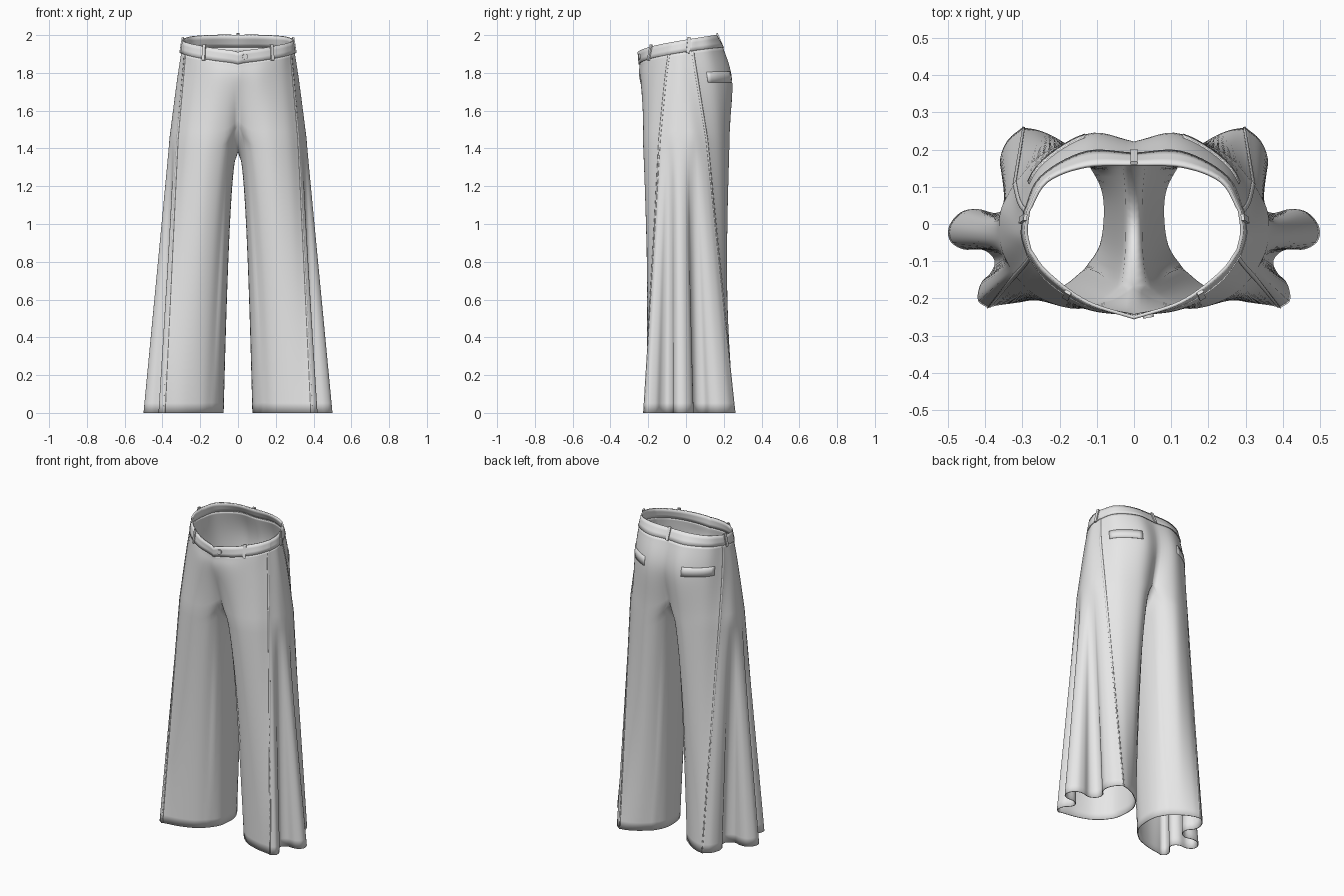
import bpy, math
from mathutils import Vector, Matrix

cube = bpy.data.objects.get("Cube")
if cube:
    bpy.data.objects.remove(cube, do_unlink=True)

cloth = bpy.data.materials.new("light grey cloth")
cloth.use_nodes = True
cloth.diffuse_color = (0.8, 0.8, 0.8, 1)
cloth.node_tree.nodes["Principled BSDF"].inputs["Base Color"].default_value = (0.8, 0.8, 0.8, 1)

# Column counts of each panel round one leg, and row counts up it
FRONT, GODET, BACK, INNER = 18, 80, 18, 16
OUTER = FRONT + GODET + BACK
LOWER, UPPER = 28, 8
CROTCH_Z, HIP_Z, BAND = 1.45, 1.75, 0.065


def spline(p, i, t):
    """Catmull-Rom point on span i of p."""
    a = p[i - 1] if i else p[0] * 2 - p[1]
    d = p[i + 2] if i + 2 < len(p) else p[-1] * 2 - p[-2]
    b, c = p[i], p[i + 1]
    return 0.5 * (2 * b + (c - a) * t + (2 * a - 5 * b + 4 * c - d) * t**2
                  + (3 * b - a - 3 * c + d) * t**3)


def resample(pts, n):
    """n + 1 evenly spaced points along a smooth curve."""
    p = [Vector(q) for q in pts]
    dense = [spline(p, i, k / 24) for i in range(len(p) - 1) for k in range(24)] + [p[-1]]
    dist = [0]
    for a, b in zip(dense, dense[1:]):
        dist.append(dist[-1] + (b - a).length)
    out, j = [], 0
    for k in range(n + 1):
        want = dist[-1] * k / n
        while j < len(dense) - 2 and dist[j + 1] < want:
            j += 1
        out.append(dense[j].lerp(dense[j + 1], (want - dist[j]) / (dist[j + 1] - dist[j])))
    return out


def section(front, godet, back, inner=None):
    """Outline from centre front round the outside to centre back, then the inseam."""
    ring = resample(front, FRONT)[:-1]
    ring += resample([front[-1]] + godet + [back[0]], GODET)[:-1]
    ring += resample(back, BACK)
    if inner:
        ring += resample([back[-1]] + inner + [front[0]], INNER)[1:-1]
    return ring


hem = section(
    [(.13, -.125), (.19, -.172), (.28, -.205), (.36, -.218), (.395, -.225)],
    [(.42, -.205), (.412, -.16), (.385, -.13), (.375, -.098), (.405, -.07), (.46, -.068),
     (.495, -.045), (.497, -.005), (.465, .032), (.42, .04), (.37, .03), (.33, .055),
     (.325, .095), (.352, .13), (.36, .175), (.34, .225)],
    [(.30, .26), (.25, .25), (.19, .22), (.12, .165)],
    [(.085, .1), (.076, .03), (.088, -.06)])
crotch = section(
    [(0, -.17), (.06, -.208), (.16, -.228), (.26, -.195), (.325, -.135)],
    [(.358, -.06), (.36, .03)],
    [(.325, .105), (.25, .185), (.14, .23), (.06, .212), (0, .17)],
    [(0, 0)])
hip = section(
    [(0, -.242), (.12, -.232), (.23, -.175), (.298, -.105)],
    [(.324, -.03)],
    [(.312, .055), (.25, .165), (.12, .243), (0, .222)])
band_low = section(
    [(0, -.247), (.13, -.217), (.23, -.155), (.284, -.085)],
    [(.3, -.03)],
    [(.294, .03), (.25, .125), (.13, .192), (0, .188)])
band_high = section(
    [(0, -.252), (.13, -.208), (.235, -.13), (.28, -.07)],
    [(.29, -.02)],
    [(.284, .035), (.235, .115), (.13, .155), (0, .16)])


def waist_z(y):
    return 1.91 + 0.09 * min(1, max(0, (y + .252) / .412)) ** 0.65


def crotch_z(c, p):
    if c > OUTER:
        return 1.38 + 0.14 * (p.y / .17) ** 2
    return CROTCH_Z + 0.07 * max(0, 1 - p.x / .12) ** 2


top = [Vector((p.x, p.y, waist_z(p.y))) for p in band_high]
low = [Vector((p.x, p.y, waist_z(q.y) - BAND)) for p, q in zip(band_low, band_high)]
hips = [Vector((p.x, p.y, HIP_Z)) for p in hip]
fork = [Vector((p.x, p.y, crotch_z(c, p))) for c, p in enumerate(crotch)]


def leg_point(c, s):
    """Point on column c at fraction s of the way from crotch to hem."""
    a, b = fork[c], hem[c]
    if c > OUTER:
        ease, pull = 0.45, 0
    else:
        side = min(1, c / FRONT, (OUTER - c) / BACK)
        ease, pull = 0.45 + 0.55 * side, 0.014 * (1 - side)
    y = a.y + (b.y - a.y) * s
    y -= math.copysign(pull * math.sin(math.pi * s), y)
    return Vector((a.x + (b.x - a.x) * s**ease, y, a.z * (1 - s)))


# Rows climb from hem to crotch as closed rings, then to the waist as open strips
rows = [[leg_point(c, 1 - r / LOWER) for c in range(len(hem))] for r in range(LOWER + 1)]
for span in range(2):
    for k in range(1, UPPER + 1):
        rows.append([spline([fork[c], hips[c], low[c], top[c]], span, k / UPPER)
                     for c in range(OUTER + 1)])


def finish(obj):
    obj.data.materials.append(cloth)
    bpy.ops.object.select_all(action='DESELECT')
    obj.select_set(True)
    bpy.context.view_layer.objects.active = obj
    bpy.ops.object.shade_smooth_by_angle(angle=math.radians(50))


def sheet(name, grid, thickness, offset=-1):
    """Mirrored cloth sheet from rows of points; long rows are closed rings."""
    verts = [p for row in grid for p in row]
    faces, start = [], 0
    for a, b in zip(grid, grid[1:]):
        n, nxt = len(a), start + len(a)
        ring = n == len(b) == len(hem)
        for c in range(n if ring else min(n, len(b)) - 1):
            d = (c + 1) % n
            faces.append((start + c, start + d, nxt + d, nxt + c))
        start = nxt
    mesh = bpy.data.meshes.new(name)
    mesh.from_pydata(verts, [], faces)
    obj = bpy.data.objects.new(name, mesh)
    bpy.context.collection.objects.link(obj)
    finish(obj)
    mirror = obj.modifiers.new("Mirror", 'MIRROR')
    mirror.merge_threshold = 0.0005
    solid = obj.modifiers.new("Thickness", 'SOLIDIFY')
    solid.thickness, solid.offset = thickness, offset
    return obj


sheet("trouser_legs", rows, 0.005)

# Waistband, standing slightly proud of the legs
band = [[a.lerp(b, k / 3) for a, b in zip(low, top)] for k in range(4)]
sheet("waistband", band, 0.009, 0)

# Flat seams along both edges of the flared side inserts
for name, c, step in (("front_seam", FRONT, -1), ("back_seam", FRONT + GODET, 1)):
    sheet(name, [[r[c], r[c].lerp(r[c + step], 0.6)] for r in rows], 0.004, 0)

# Back pocket welts
first = FRONT + GODET + 3
sheet("back_pocket_welt", [r[first:first + 10] for r in rows[LOWER + UPPER:LOWER + UPPER + 3]], 0.007, 0)


def band_frame(x, y):
    """Local axes on the waistband nearest to x, y: along, outward, up."""
    c = min(range(OUTER + 1), key=lambda i: (low[i].xy - Vector((abs(x), y))).length)
    up = (top[c] - low[c]).normalized()
    along = low[min(c + 1, OUTER)] - low[max(c - 1, 0)]
    if c in (0, OUTER):
        along = Vector((1 if c == 0 else -1, 0, 0))
    mid = low[c].lerp(top[c], 0.5)
    if x < 0:
        for v in (up, along, mid):
            v.x = -v.x
        along = -along
    out = along.cross(up).normalized()
    along = up.cross(out)
    m = Matrix((along, -out, up)).transposed().to_4x4()
    return Matrix.Translation(mid + out * 0.007) @ m


# Belt loops
for name, x, y in (("front_loop_left", .18, -.19), ("front_loop_right", -.18, -.19),
                   ("side_loop_left", .295, .01), ("side_loop_right", -.295, .01),
                   ("back_loop", 0, .19)):
    bpy.ops.mesh.primitive_cube_add(size=1)
    loop = bpy.context.object
    loop.name = name
    loop.matrix_world = band_frame(x, y) @ Matrix.Diagonal((.018, .009, .085, 1))
    finish(loop)

# Waist button
bpy.ops.mesh.primitive_cylinder_add(vertices=24, radius=0.015, depth=0.01)
button = bpy.context.object
button.name = "waist_button"
button.matrix_world = band_frame(.033, -.245) @ Matrix.Rotation(math.pi / 2, 4, 'X')
finish(button)
